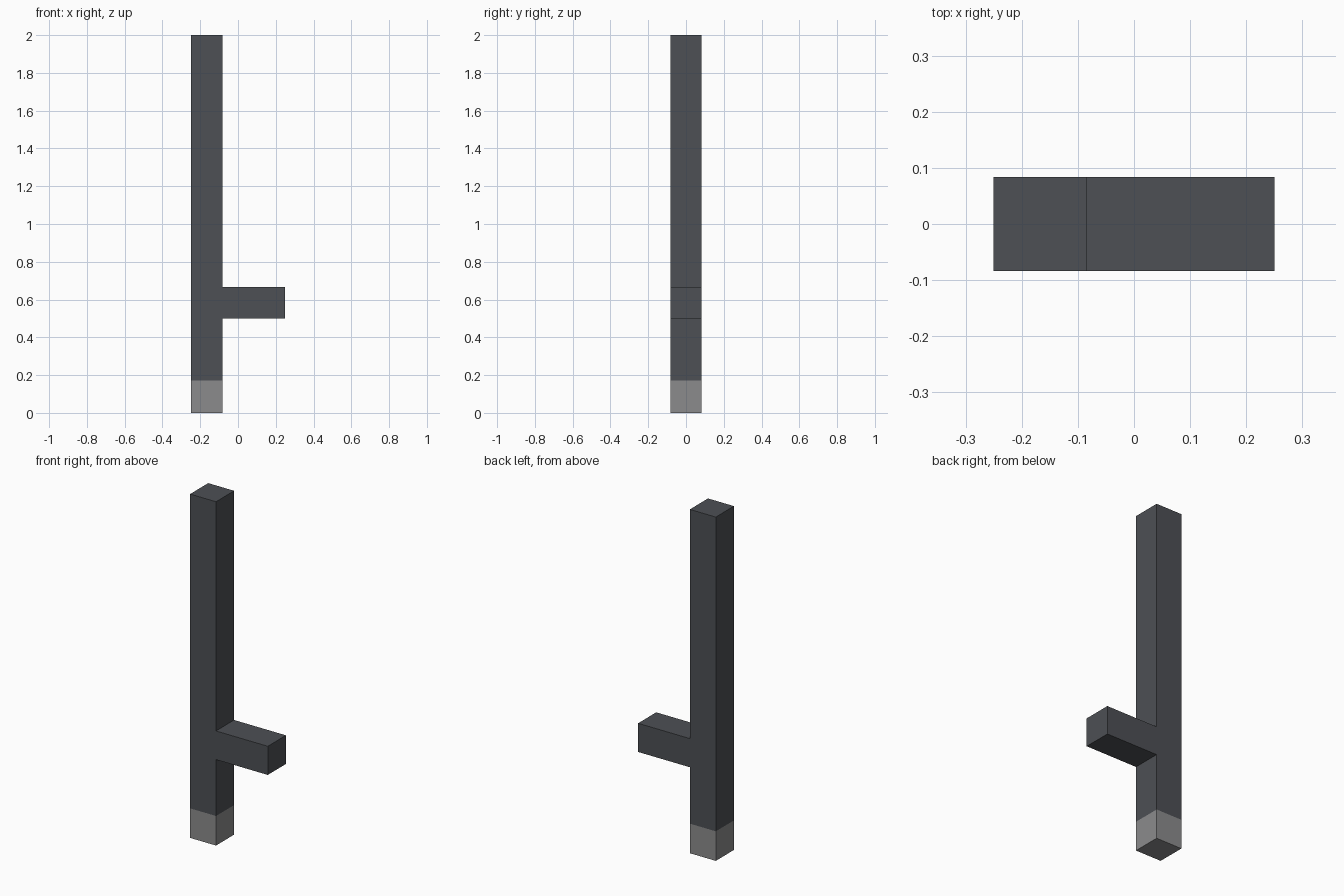
import bpy
import bmesh

if "Cube" in bpy.data.objects:
    bpy.data.objects.remove(bpy.data.objects["Cube"])

U = 1 / 6            # thickness of every bar
HALF = U / 2
LEFT, RIGHT = -0.25, 0.25
INNER = LEFT + U     # shaft face that carries the handle
TIP_TOP = 0.172


def material(name, rgb):
    m = bpy.data.materials.new(name)
    m.diffuse_color = (*rgb, 1.0)
    m.use_nodes = True
    m.node_tree.nodes["Principled BSDF"].inputs["Base Color"].default_value = m.diffuse_color
    return m


charcoal = material("charcoal", (0.075, 0.080, 0.090))
grey = material("light grey", (0.26, 0.26, 0.265))

# Side-handled baton: front outline of shaft and handle, extruded in y
outline = [
    (LEFT, 0), (INNER, 0),
    (INNER, 0.5), (RIGHT, 0.5), (RIGHT, 0.5 + U), (INNER, 0.5 + U),
    (INNER, 2), (LEFT, 2),
]
bm = bmesh.new()
front = bm.faces.new([bm.verts.new((x, -HALF, z)) for x, z in outline])
ext = bmesh.ops.extrude_face_region(bm, geom=[front], use_keep_orig=True)
new_verts = [g for g in ext["geom"] if isinstance(g, bmesh.types.BMVert)]
bmesh.ops.translate(bm, verts=new_verts, vec=(0, 2 * HALF, 0))

# Cut a loop for the pale tip
bmesh.ops.bisect_plane(bm, geom=bm.verts[:] + bm.edges[:] + bm.faces[:],
                       plane_co=(0, 0, TIP_TOP), plane_no=(0, 0, 1))
bmesh.ops.recalc_face_normals(bm, faces=bm.faces[:])

# Faces below the cut take the grey
for f in bm.faces:
    f.material_index = int(f.calc_center_median().z < TIP_TOP)

mesh = bpy.data.meshes.new("baton")
bm.to_mesh(mesh)
bm.free()
mesh.materials.append(charcoal)
mesh.materials.append(grey)
baton = bpy.data.objects.new("side_handle_baton", mesh)
bpy.context.collection.objects.link(baton)
